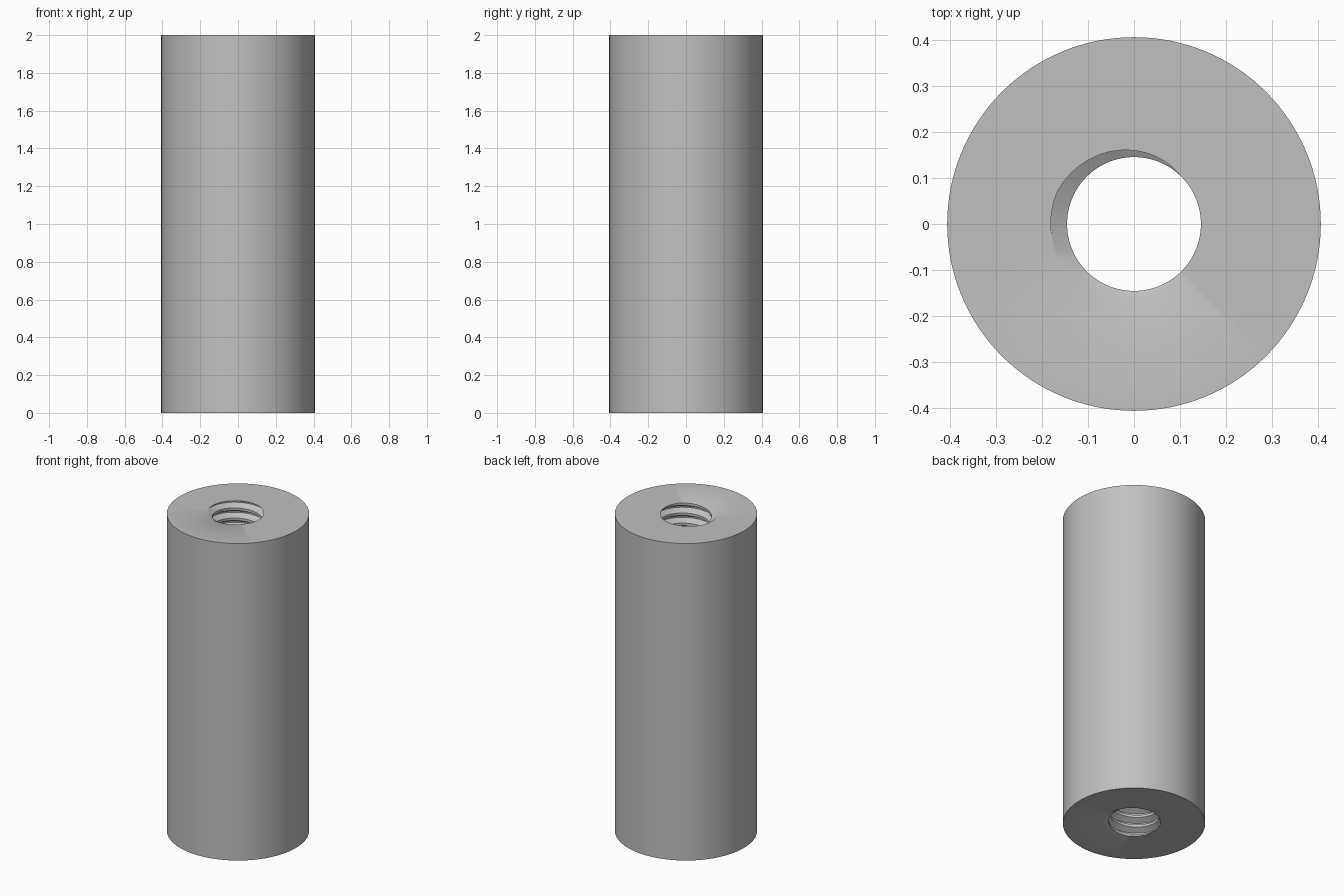
import bpy, bmesh
from math import pi, cos, sin, radians

cube = bpy.data.objects.get("Cube")
if cube:
    bpy.data.objects.remove(cube, do_unlink=True)

HEIGHT, OUTER = 2.0, 0.4065
MINOR, MAJOR, PITCH = 0.1457, 0.181, 0.0636
SEGS, OUTER_SEGS = 72, 128

# Plain grey metal
grey = bpy.data.materials.new("grey_metal")
grey.use_nodes = True
colour = (0.53, 0.53, 0.53, 1)
grey.diffuse_color = colour
grey.node_tree.nodes["Principled BSDF"].inputs["Base Color"].default_value = colour

bm = bmesh.new()

# Internal right-handed thread: one helical grid whose seam joins one pitch up
profile = [(-0.375, MINOR), (-0.0625, MAJOR), (0.0625, MAJOR), (0.375, MINOR)]
turns = int(HEIGHT / PITCH) + 4
start = HEIGHT - PITCH * (turns - 1.5)
rows = []
for i in range(SEGS):
    a = 2 * pi * i / SEGS
    row = []
    for turn in range(turns + 1):
        for offset, r in profile:
            z = start + PITCH * (turn + offset + i / SEGS)
            row.append(bm.verts.new((r * cos(a), r * sin(a), z)))
    rows.append(row)
step = len(profile)
rows.append(rows[0][step:])
for lower, upper in zip(rows, rows[1:]):
    for m in range(min(len(lower), len(upper)) - 1):
        bm.faces.new((lower[m], lower[m + 1], upper[m + 1], upper[m]))

# Trim the thread flush with both ends
for z, direction in ((0, -1), (HEIGHT, 1)):
    geom = bm.verts[:] + bm.edges[:] + bm.faces[:]
    bmesh.ops.bisect_plane(bm, geom=geom, dist=1e-6, plane_co=(0, 0, z),
                           plane_no=(0, 0, direction), clear_outer=True)


def rim_edges(z):
    return [e for e in bm.edges if e.is_boundary
            and all(abs(v.co.z - z) < 1e-5 for v in e.verts)]


rims = {z: rim_edges(z) for z in (0, HEIGHT)}

# Outer wall
rings = []
for z in (0, HEIGHT):
    rings.append([bm.verts.new((OUTER * cos(2 * pi * i / OUTER_SEGS),
                                OUTER * sin(2 * pi * i / OUTER_SEGS), z))
                  for i in range(OUTER_SEGS)])
low, high = rings
for i in range(OUTER_SEGS):
    j = (i + 1) % OUTER_SEGS
    bm.faces.new((low[i], low[j], high[j], high[i]))

# Flat ring at each end
for z, ring in zip((0, HEIGHT), rings):
    outer = [bm.edges.get((ring[i - 1], ring[i])) for i in range(OUTER_SEGS)]
    bmesh.ops.triangle_fill(bm, edges=rims[z] + outer, use_beauty=True,
                            normal=(0, 0, 1 if z else -1))
bmesh.ops.recalc_face_normals(bm, faces=bm.faces[:])

mesh = bpy.data.meshes.new("threaded_spacer")
bm.to_mesh(mesh)
bm.free()
mesh.materials.append(grey)
spacer = bpy.data.objects.new("threaded_spacer", mesh)
bpy.context.collection.objects.link(spacer)
bpy.ops.object.select_all(action='DESELECT')
spacer.select_set(True)
bpy.context.view_layer.objects.active = spacer
bpy.ops.object.shade_smooth_by_angle(angle=radians(30))
